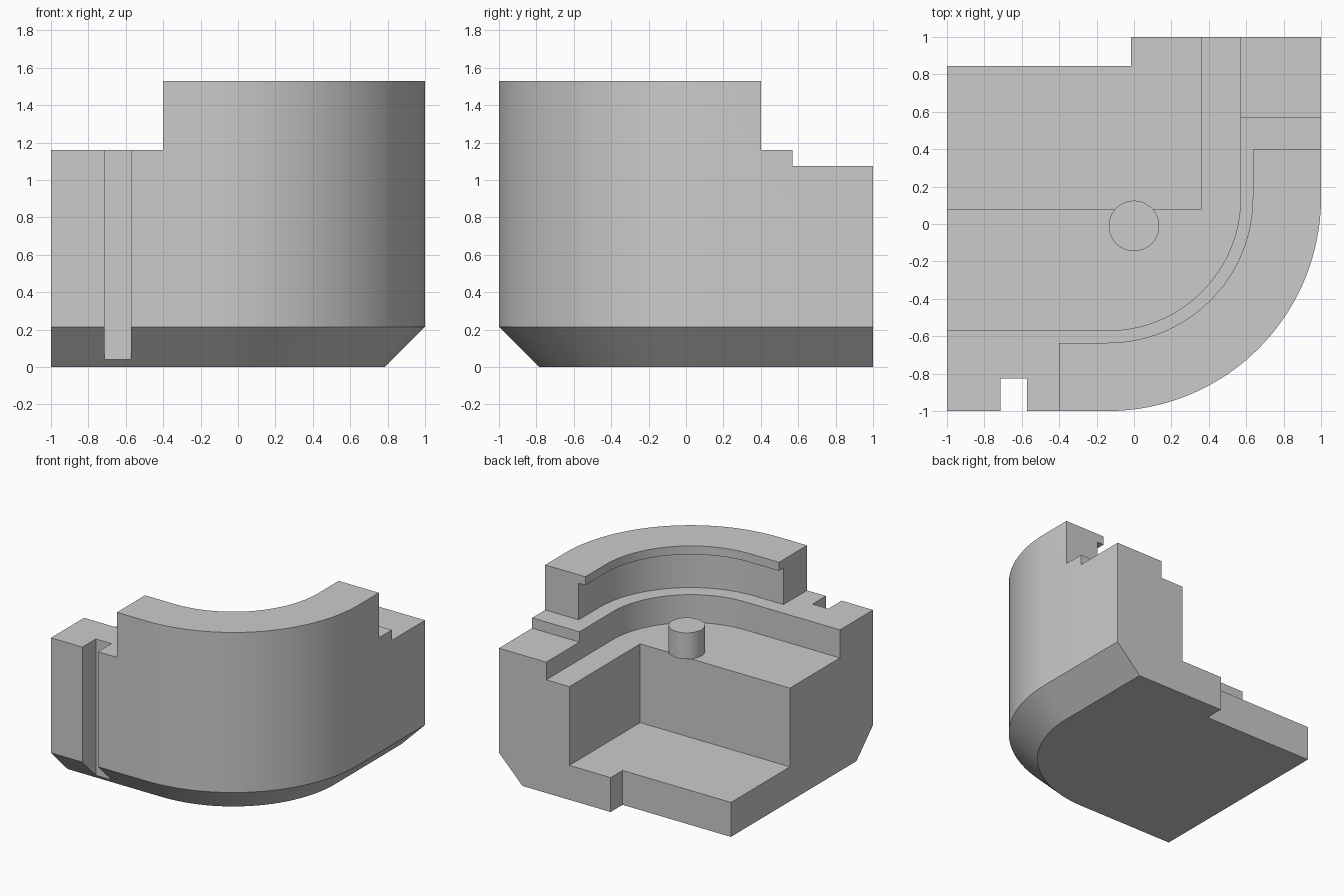
import bpy, bmesh, math

if "Cube" in bpy.data.objects:
    bpy.data.objects.remove(bpy.data.objects["Cube"], do_unlink=True)

grey = bpy.data.materials.new("plain grey")
grey.use_nodes = True
colour = (0.6, 0.6, 0.6, 1)
grey.diffuse_color = colour
grey.node_tree.nodes["Principled BSDF"].inputs["Base Color"].default_value = colour

CENTRE = 0.14   # arc centre sits at (-CENTRE, CENTRE)
STEPS = 32
OUT = 1.2       # cutters reach past the body


def make_object(name, bm):
    bmesh.ops.recalc_face_normals(bm, faces=bm.faces[:])
    mesh = bpy.data.meshes.new(name)
    bm.to_mesh(mesh)
    bm.free()
    mesh.materials.append(grey)
    obj = bpy.data.objects.new(name, mesh)
    bpy.context.collection.objects.link(obj)
    return obj


def outline(edge, limit):
    """Square with one rounded corner, at distance edge to the front and right."""
    radius = edge + CENTRE
    pts = [(-limit, limit), (-limit, -edge)]
    for i in range(STEPS + 1):
        a = math.pi / 2 * (i / STEPS - 1)
        pts.append((-CENTRE + radius * math.cos(a), CENTRE + radius * math.sin(a)))
    return pts + [(edge, limit)]


def loft(name, levels, limit):
    """Solid through rounded outlines given as (edge, height)."""
    bm = bmesh.new()
    rings = [[bm.verts.new((x, y, z)) for x, y in outline(edge, limit)]
             for edge, z in levels]
    n = len(rings[0])
    for low, high in zip(rings, rings[1:]):
        for i in range(n):
            j = (i + 1) % n
            bm.faces.new((low[i], low[j], high[j], high[i]))
    bm.faces.new(rings[0])
    bm.faces.new(rings[-1])
    return make_object(name, bm)


def box(name, x, y, z):
    bm = bmesh.new()
    bmesh.ops.create_cube(bm, size=1)
    for v in bm.verts:
        for axis, span in enumerate((x, y, z)):
            v.co[axis] = span[v.co[axis] > 0]
    return make_object(name, bm)


def activate(obj):
    bpy.ops.object.select_all(action='DESELECT')
    obj.select_set(True)
    bpy.context.view_layer.objects.active = obj


# Body block with chamfered foot
body = loft("housing_body", [(0.785, 0), (1, 0.215), (1, 1.53)], 1)

TOP = 1.7
cutters = [
    # Space inside the raised wall, undercut below its lip
    loft("wall_cutter", [(0.695, 1.16), (0.695, 1.46), (0.635, 1.46), (0.635, TOP)], OUT),
    # Ledge floor
    loft("ledge_cutter", [(0.57, 0.93), (0.57, 1.3)], OUT),
    # Shelves at both ends of the raised wall
    box("left_shelf_cutter", (-OUT, -0.4), (-OUT, OUT), (1.16, TOP)),
    box("back_shelf_cutter", (-OUT, OUT), (0.4, OUT), (1.16, TOP)),
    box("back_step_cutter", (0.4, OUT), (0.57, OUT), (1.075, TOP)),
    # Deep pit, corner notch and front slot
    box("pit_cutter", (-OUT, 0.36), (0.08, OUT), (0.283, TOP)),
    box("notch_cutter", (-OUT, -0.015), (0.845, OUT), (-0.2, TOP)),
    box("slot_cutter", (-0.715, -0.572), (-OUT, -0.825), (-0.2, TOP)),
]
for cutter in cutters:
    cutter.hide_render = True
    activate(body)
    mod = body.modifiers.new(cutter.name, 'BOOLEAN')
    mod.operation = 'DIFFERENCE'
    mod.solver = 'EXACT'
    mod.object = cutter
    bpy.ops.object.modifier_apply(modifier=mod.name)
    bpy.data.objects.remove(cutter, do_unlink=True)

# Locating pin
bm = bmesh.new()
bmesh.ops.create_cone(bm, cap_ends=True, segments=48, radius1=0.135, radius2=0.135, depth=0.215)
bmesh.ops.translate(bm, verts=bm.verts[:], vec=(0, -0.01, 0.93 + 0.215 / 2))
pin = make_object("locating_pin", bm)

for obj in (body, pin):
    activate(obj)
    bpy.ops.object.shade_smooth_by_angle(angle=math.radians(25))
